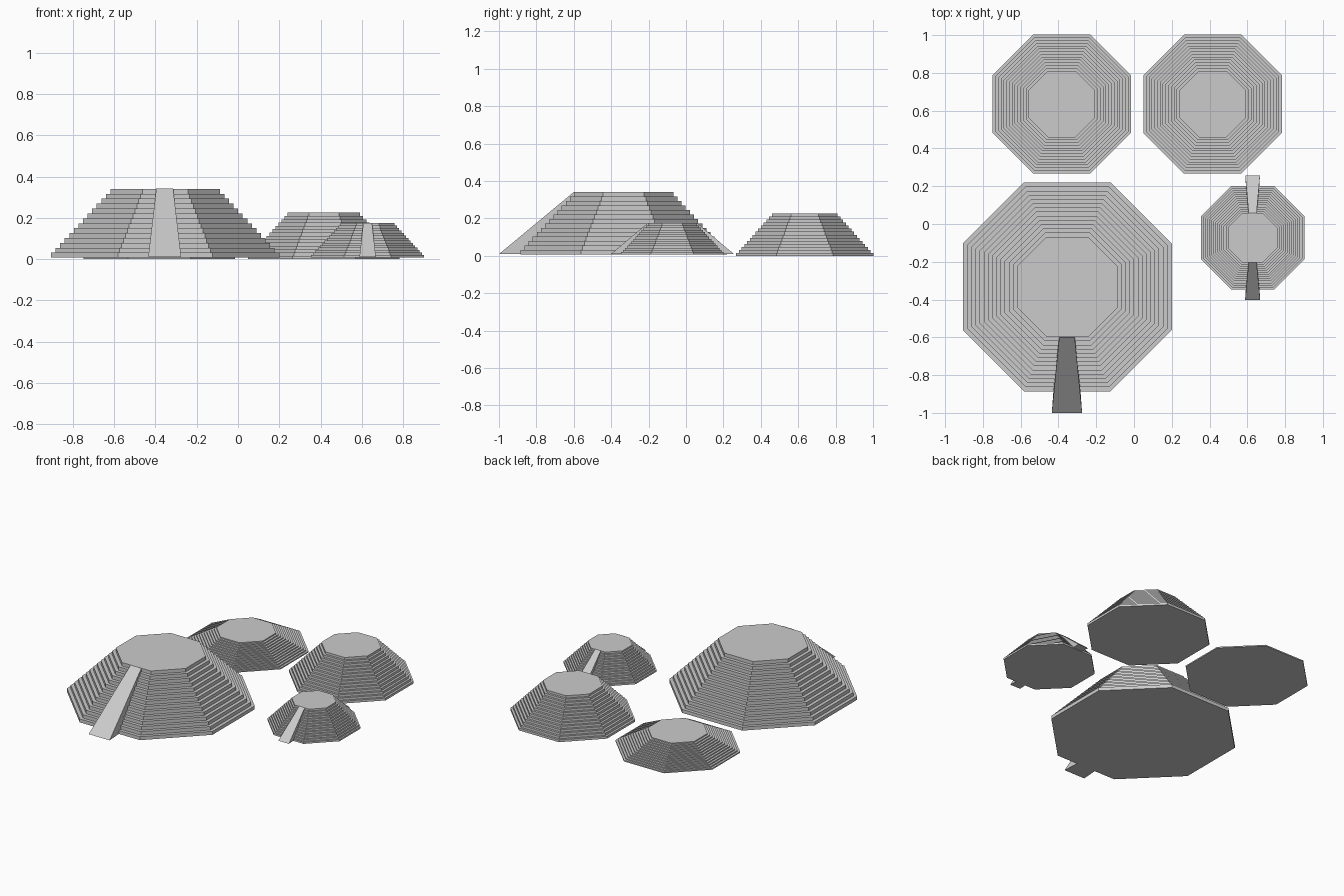
import bpy, bmesh, math

if "Cube" in bpy.data.objects:
    bpy.data.objects.remove(bpy.data.objects["Cube"])

STEPS = 14
stone = bpy.data.materials.new("grey stone")
stone.diffuse_color = (0.6, 0.6, 0.6, 1)
stone.use_nodes = True
stone.node_tree.nodes["Principled BSDF"].inputs["Base Color"].default_value = stone.diffuse_color


def finish(name, bm):
    bmesh.ops.recalc_face_normals(bm, faces=bm.faces)
    mesh = bpy.data.meshes.new(name)
    bm.to_mesh(mesh)
    bm.free()
    mesh.materials.append(stone)
    bpy.context.collection.objects.link(bpy.data.objects.new(name, mesh))


def stepped_mound(name, x, y, z0, z1, base, top):
    """Octagonal stepped pyramid; base and top are flat-to-centre distances."""
    bm = bmesh.new()
    rings = []
    for i in range(STEPS):
        r = (base + (top - base) * i / (STEPS - 1)) / math.cos(math.pi / 8)
        for k in (i, i + 1):
            z = z0 + (z1 - z0) * k / STEPS
            rings.append([bm.verts.new((x + r * math.cos(a), y + r * math.sin(a), z))
                          for a in [math.pi / 8 + j * math.pi / 4 for j in range(8)]])
    for lo, hi in zip(rings, rings[1:]):
        for j in range(8):
            n = (j + 1) % 8
            bm.faces.new((lo[j], lo[n], hi[n], hi[j]))
    bm.faces.new(rings[0][::-1])
    bm.faces.new(rings[-1])
    finish(name, bm)


def ramp(name, x, y_foot, y_head, z0, z1, w_foot, w_head):
    """Tapered wedge rising from the ground to the flat top."""
    bm = bmesh.new()
    foot = [bm.verts.new((x + s * w_foot, y_foot, z0)) for s in (-1, 1)]
    head = [bm.verts.new((x + s * w_head, y_head, z1)) for s in (-1, 1)]
    back = [bm.verts.new((x + s * w_head * 1.25, y_head, z0)) for s in (-1, 1)]
    bm.faces.new((foot[0], foot[1], head[1], head[0]))
    bm.faces.new((foot[0], back[0], back[1], foot[1]))
    bm.faces.new((head[0], head[1], back[1], back[0]))
    for i in (0, 1):
        bm.faces.new((foot[i], head[i], back[i]))
    finish(name, bm)


# Mounds
stepped_mound("large_mound", -0.353, -0.333, 0.007, 0.34, 0.553, 0.265)
stepped_mound("small_mound", 0.628, -0.073, 0.007, 0.175, 0.274, 0.131)
stepped_mound("back_right_mound", 0.416, 0.635, 0.0, 0.225, 0.367, 0.176)
stepped_mound("back_left_mound", -0.382, 0.635, 0.0, 0.113, 0.367, 0.176)

# Ramps
ramp("large_ramp", -0.355, -1.0, -0.60, 0.009, 0.341, 0.08, 0.041)
ramp("small_front_ramp", 0.628, -0.402, -0.203, 0.009, 0.176, 0.04, 0.021)
ramp("small_back_ramp", 0.628, 0.257, 0.058, 0.009, 0.176, 0.039, 0.021)
